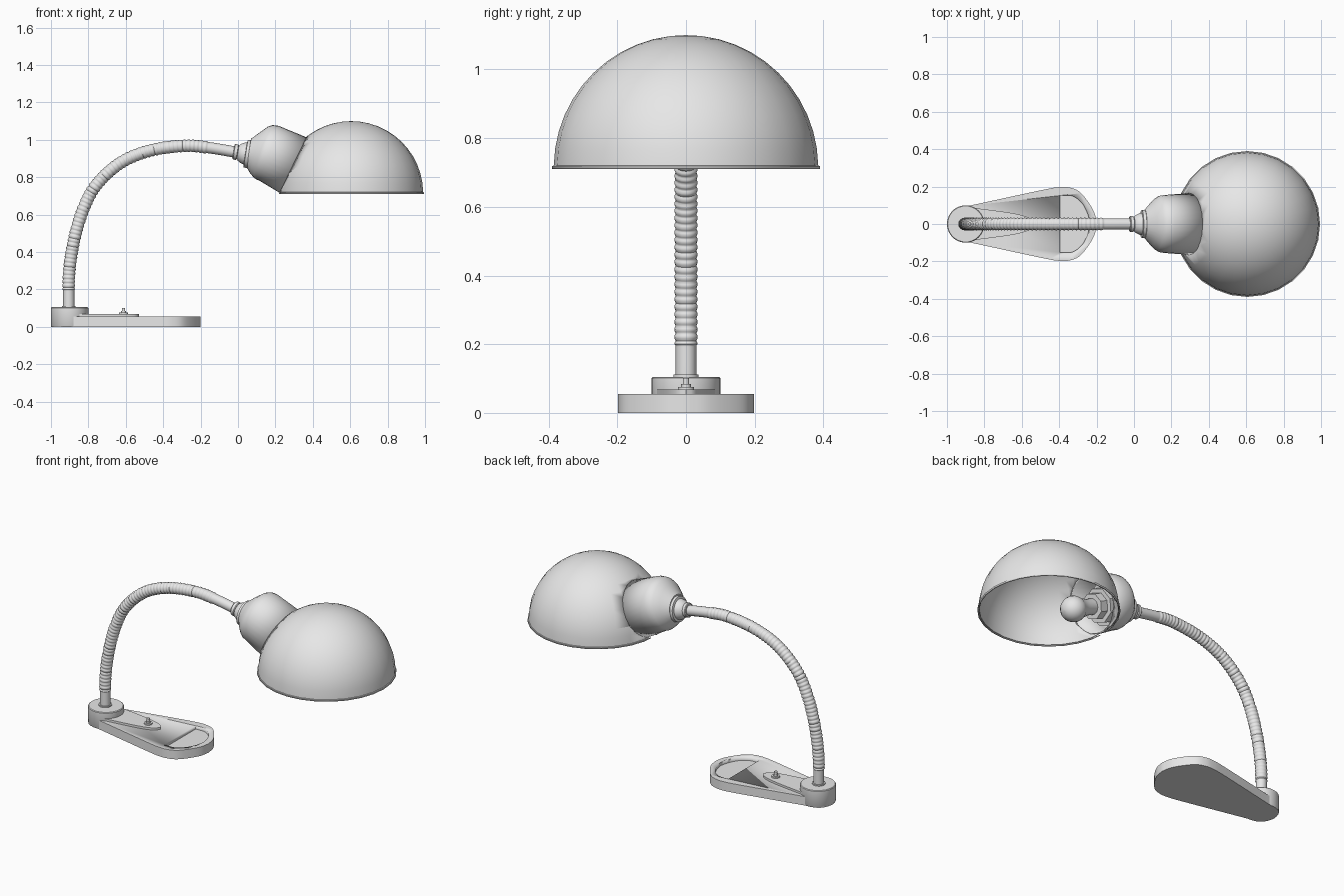
import bpy, bmesh, math
from mathutils import Vector

if "Cube" in bpy.data.objects:
    bpy.data.objects.remove(bpy.data.objects["Cube"], do_unlink=True)

grey = bpy.data.materials.new("light_grey")
grey.use_nodes = True
grey.diffuse_color = (0.8, 0.8, 0.8, 1)
grey.node_tree.nodes["Principled BSDF"].inputs["Base Color"].default_value = (0.8, 0.8, 0.8, 1)


def finish(name, bm, angle=35):
    bmesh.ops.recalc_face_normals(bm, faces=bm.faces)
    mesh = bpy.data.meshes.new(name)
    bm.to_mesh(mesh)
    bm.free()
    mesh.materials.append(grey)
    ob = bpy.data.objects.new(name, mesh)
    bpy.context.collection.objects.link(ob)
    bpy.ops.object.select_all(action="DESELECT")
    ob.select_set(True)
    bpy.context.view_layer.objects.active = ob
    bpy.ops.object.shade_smooth_by_angle(angle=math.radians(angle))
    return ob


def smooth_path(points, steps):
    """Catmull-Rom curve through the points."""
    p = [Vector(q) for q in points]
    p = [2 * p[0] - p[1]] + p + [2 * p[-1] - p[-2]]
    out = []
    for a, b, c, d in zip(p, p[1:], p[2:], p[3:]):
        for i in range(steps):
            t = i / steps
            out.append(0.5 * (2 * b + (c - a) * t + (2 * a - 5 * b + 4 * c - d) * t ** 2
                              + (3 * b - a - 3 * c + d) * t ** 3))
    return out + [p[-2]]


def loft_mesh(rings, sides, caps=True):
    """Skin circles given as (x, z, downward tilt in radians, radius)."""
    bm = bmesh.new()
    loops = []
    for x, z, tilt, r in rings:
        loop = []
        for i in range(sides):
            a = 2 * math.pi * i / sides
            u = r * math.cos(a)
            loop.append(bm.verts.new((x + u * math.sin(tilt), r * math.sin(a), z + u * math.cos(tilt))))
        loops.append(loop)
    for a, b in zip(loops, loops[1:]):
        for i in range(sides):
            j = (i + 1) % sides
            bm.faces.new((a[i], a[j], b[j], b[i]))
    if caps:
        bm.faces.new(loops[0])
        bm.faces.new(loops[-1])
    return bm


def turned(name, origin, tilt, profile, sides=32):
    """Solid of (distance along axis, radius) pairs."""
    x, z = origin
    rings = [(x + s * math.cos(tilt), z - s * math.sin(tilt), tilt, r) for s, r in profile]
    return finish(name, loft_mesh(rings, sides))


def slab(name, half, z0, z1, steps=4):
    """Extrude an outline mirrored across the long axis."""
    pts = smooth_path(half, steps)
    outline = pts + [Vector((p.x, -p.y)) for p in reversed(pts) if p.y > 1e-4]
    bm = bmesh.new()
    face = bm.faces.new([bm.verts.new((p.x, p.y, z0)) for p in outline])
    top = bmesh.ops.extrude_face_region(bm, geom=[face], use_keep_orig=True)["geom"]
    bmesh.ops.translate(bm, vec=(0, 0, z1 - z0),
                        verts=[v for v in top if isinstance(v, bmesh.types.BMVert)])
    return finish(name, bm)


def thicken(ob, amount):
    mod = ob.modifiers.new("thickness", "SOLIDIFY")
    mod.thickness = amount
    mod.offset = -1


UP = -math.pi / 2

# Base with a D-shaped tray
base = slab("base", [(-0.2, 0), (-0.212, 0.06), (-0.25, 0.125), (-0.295, 0.175), (-0.345, 0.195),
                     (-0.4, 0.197), (-0.5, 0.18), (-0.88, 0.098), (-0.95, 0.085),
                     (-0.985, 0.05), (-0.999, 0)], 0, 0.055)
cutter = slab("tray_cutter", [(-0.235, 0), (-0.246, 0.05), (-0.277, 0.11), (-0.33, 0.15),
                              (-0.395, 0.152)], 0.035, 0.1)
cutter.hide_render = True
cut = base.modifiers.new("tray", "BOOLEAN")
cut.operation = "DIFFERENCE"
cut.solver = "EXACT"
cut.object = cutter
bpy.context.view_layer.objects.active = base
bpy.ops.object.modifier_apply(modifier="tray")
bpy.data.objects.remove(cutter, do_unlink=True)

# Hub, switch plate and switch
turned("hub", (-0.9, 0), UP, [(0, 0.096), (0.006, 0.1), (0.101, 0.1), (0.105, 0.096)], 40)
slab("switch_plate", [(-0.53, 0), (-0.555, 0.03), (-0.65, 0.058), (-0.87, 0.088)], 0.05, 0.068)
turned("switch", (-0.612, 0.06), UP, [(0, 0.024), (0.016, 0.024), (0.016, 0.014), (0.024, 0.014),
                                      (0.024, 0.009), (0.042, 0.009)], 16)
turned("stem_collar", (-0.905, 0.1), UP, [(0, 0.037), (0.012, 0.037)], 24)

# Ribbed gooseneck, resampled evenly along its path
path = smooth_path([(-0.905, 0.1), (-0.902, 0.3), (-0.868, 0.5), (-0.81, 0.67), (-0.735, 0.785),
                    (-0.615, 0.885), (-0.46, 0.945), (-0.28, 0.968), (-0.15, 0.957),
                    (0, 0.932)], 60)
total = sum((b - a).length for a, b in zip(path, path[1:]))
pitch = 0.022
rings, run = [], 0
for a, b in zip(path, path[1:]):
    d = b - a
    if not rings or run >= len(rings) * pitch / 6:
        ribbed = 0.1 < run < total - 0.17
        r = 0.03 + (0.004 * abs(math.sin(math.pi * run / pitch)) if ribbed else 0)
        rings.append((a.x, a.y, math.atan2(-d.y, d.x), r))
    run += d.length
finish("gooseneck", loft_mesh(rings, 16), 50)

# Neck joint
turned("neck_joint", (-0.024, 0.937), math.radians(9),
       [(0, 0.038), (0.004, 0.042), (0.02, 0.042), (0.024, 0.036), (0.03, 0.045), (0.05, 0.056),
        (0.064, 0.06), (0.066, 0.074), (0.09, 0.076)])

# Socket cup, from pairs of upper and lower outline points
pairs = [((0.062, 0.96), (0.052, 0.9)), ((0.07, 1.006), (0.045, 0.856)),
         ((0.125, 1.046), (0.064, 0.822)), ((0.16, 1.071), (0.083, 0.8)),
         ((0.185, 1.079), (0.096, 0.789)), ((0.217, 1.075), (0.112, 0.783)),
         ((0.37, 1.012), (0.222, 0.717))]
cup_rings = []
for top, low in pairs:
    u = (Vector(top) - Vector(low)) / 2
    mid = (Vector(top) + Vector(low)) / 2
    cup_rings.append((mid.x, mid.y, math.atan2(u.x, u.y), u.length))
cup = finish("socket_cup", loft_mesh(cup_rings, 32, caps=False), 30)
thicken(cup, 0.008)

# Dome shade, opened where the cup joins
R, CX, CZ = 0.385, 0.605, 0.715
dome_rings = [(CX, CZ - 0.005, UP, 0.39), (CX, CZ + 0.004, UP, 0.39)]
for i in range(12):
    a = math.pi / 2 * (i + 0.1) / 12
    dome_rings.append((CX, CZ + R * math.sin(a), UP, R * math.cos(a)))
dome_rings.append((CX, CZ + R, UP, 0.001))
bm = loft_mesh(dome_rings, 28, caps=False)
tilt = math.radians(26)
axis = Vector((math.cos(tilt), 0, -math.sin(tilt)))
bmesh.ops.remove_doubles(bm, verts=bm.verts, dist=0.003)
bmesh.ops.bisect_plane(bm, geom=bm.verts[:] + bm.edges[:] + bm.faces[:],
                       plane_co=Vector((CX, 0, CZ)) - axis * 0.346, plane_no=axis, clear_inner=True)
dome = finish("dome_shade", bm, 40)
thicken(dome, 0.008)

# Lamp holder and bulb along the cup axis
holder = (0.12, 0.938)
turned("lamp_holder", holder, tilt, [(0, 0.125), (0.1, 0.125), (0.1, 0.1), (0.15, 0.1),
                                     (0.15, 0.075), (0.2, 0.075)], 8)
bulb = [(0.18, 0.045), (0.25, 0.045), (0.275, 0.052)]
for i in range(9):
    a = math.radians(130 - 130 * i / 8)
    bulb.append((0.345 + 0.073 * math.cos(a), max(0.073 * math.sin(a), 0.001)))
turned("bulb", holder, tilt, bulb, 24)
